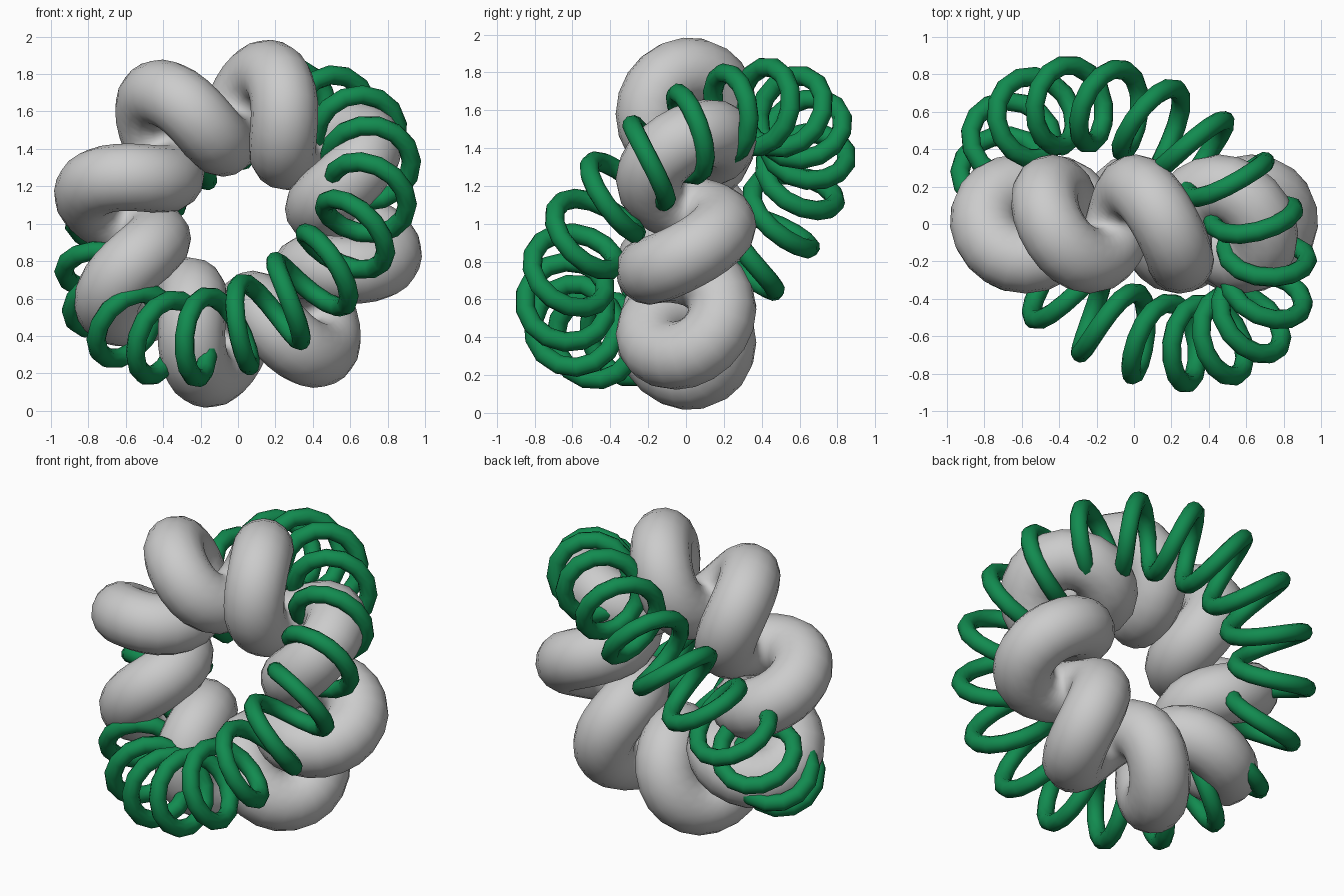
import bpy
from math import cos, sin, tau, radians
from mathutils import Vector

if "Cube" in bpy.data.objects:
    bpy.data.objects.remove(bpy.data.objects["Cube"])

CENTRE = Vector((0, 0, 1))


def coil(name, ring, minor, tube, turns, e1, e2, start, seg, sides):
    """Closed spring wound around a ring lying in the plane of e1 and e2.
    The sign of turns sets the handedness."""
    n = e1.cross(e2)
    count = abs(turns) * seg
    curve = bpy.data.curves.new(name, 'CURVE')
    curve.dimensions = '3D'
    curve.bevel_depth = tube
    curve.bevel_resolution = sides // 2 - 2
    spline = curve.splines.new('POLY')
    spline.points.add(count - 1)
    spline.use_cyclic_u = True
    for i, pt in enumerate(spline.points):
        t = tau * i / count
        phi = turns * t
        out = e1 * cos(t + start) + e2 * sin(t + start)
        p = CENTRE + out * (ring + minor * cos(phi)) + n * (minor * sin(phi))
        pt.co = (*p, 1)
    obj = bpy.data.objects.new(name, curve)
    bpy.context.collection.objects.link(obj)
    bpy.ops.object.select_all(action='DESELECT')
    obj.select_set(True)
    bpy.context.view_layer.objects.active = obj
    bpy.ops.object.convert(target='MESH')
    obj = bpy.context.view_layer.objects.active
    bpy.ops.object.shade_smooth()
    return obj


# Thick grey coil, ring standing upright and facing the front
coil("thick_coil", 0.63, 0.192, 0.18, -8,
     Vector((1, 0, 0)), Vector((0, 0, 1)), radians(78), 20, 16)

# Thin green coil, ring tilted through the grey one
axis = Vector((0.46, 0.61, -0.645)).normalized()
up = Vector((0, 0, 1))
e1 = (up - axis * up.dot(axis)).normalized()
thin = coil("thin_coil", 0.81, 0.212, 0.052, 19,
            e1, axis.cross(e1), radians(0.7), 14, 10)
green = bpy.data.materials.new("green")
green.diffuse_color = (0.006, 0.26, 0.08, 1)
green.use_nodes = True
green.node_tree.nodes["Principled BSDF"].inputs["Base Color"].default_value = green.diffuse_color
thin.data.materials.append(green)
